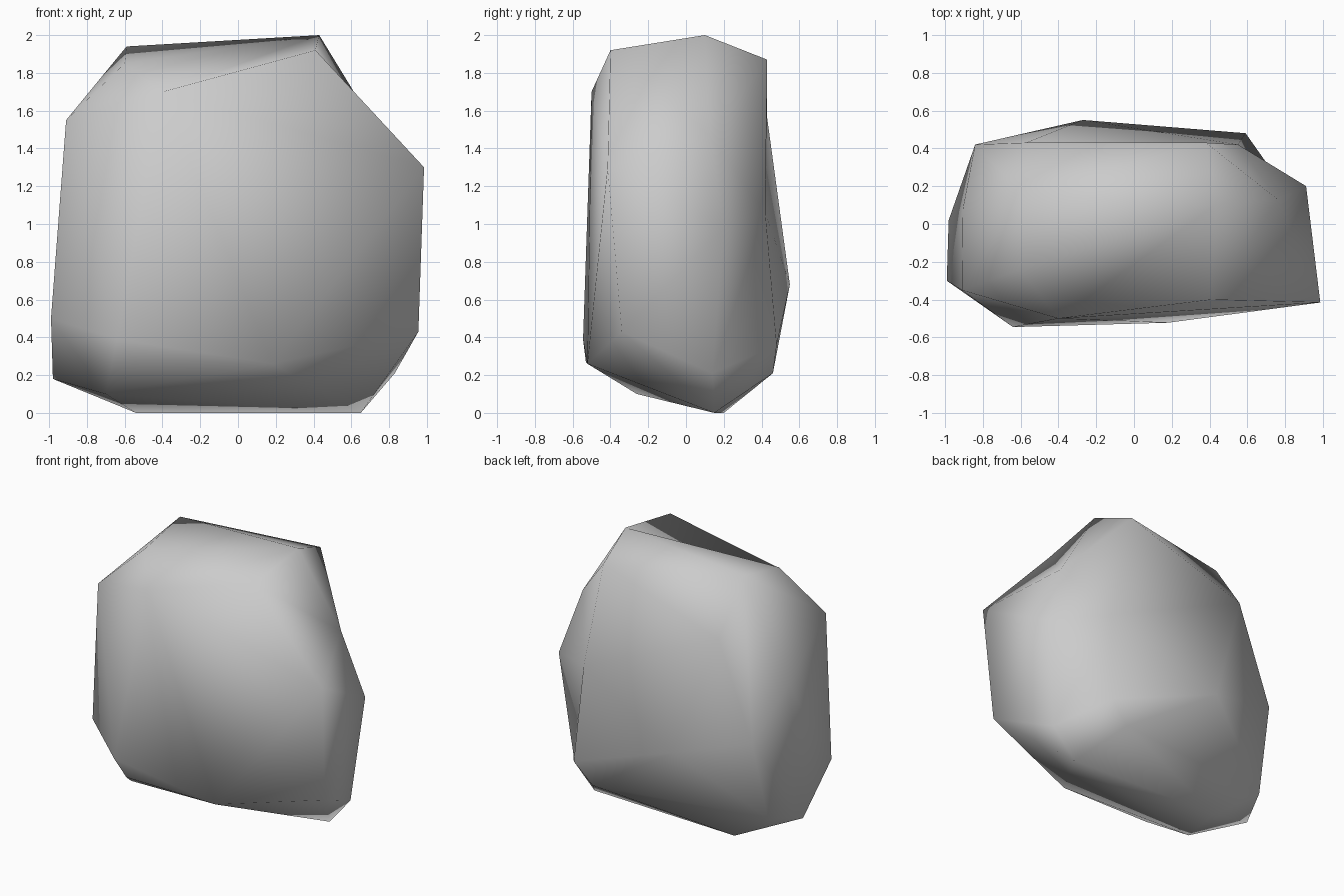
import bpy
import bmesh
from mathutils import Vector

cube = bpy.data.objects.get("Cube")
if cube:
    bpy.data.objects.remove(cube, do_unlink=True)

# One stone colour
stone = bpy.data.materials.new("stone_grey")
stone.use_nodes = True
grey = (0.6, 0.6, 0.6, 1)
stone.diffuse_color = grey
stone.node_tree.nodes["Principled BSDF"].inputs["Base Color"].default_value = grey

# Corners of the boulder, grouped by side
ridge = [(.41, -.4, 1.92), (-.59, .16, 1.94), (-.6, -.24, 1.85)]
crown = [(.43, .1, 2), (.38, .43, 1.87)]
front = [(-.4, -.5, 1.7), (-.64, -.545, .39), (-.55, -.53, .27), (.18, -.522, .26)]
left = [(.985, -.415, 1.3), (.91, .2, .98), (.955, -.34, .43), (.83, .14, .21)]
right = [(-.91, -.35, 1.55), (-.99, -.3, .5), (-.98, .02, .18), (-.87, .28, .25), (-.905, .08, 1.18)]
back = [(-.84, .42, .85), (-.57, .43, 1.56), (-.27, .55, .68), (.59, .48, .36), (.45, .46, .21)]
base = [(.65, .15, 0), (-.54, .2, 0), (-.7, -.26, .1)]

# Worn corners: hulled slightly proud by an offset, then pressed in
worn = [((.76, .13, 1.46), (.13, .08, .13)),
        ((.55, .42, 1.06), (.12, .13, 0))]

bm = bmesh.new()
front_peak, back_peak, shoulder = [bm.verts.new(p) for p in ridge]
for p in crown + front + left + right + back + base:
    bm.verts.new(p)
dents = [(bm.verts.new(Vector(p) + Vector(o)), p) for p, o in worn]
bmesh.ops.convex_hull(bm, input=bm.verts[:])
for vert, place in dents:
    vert.co = place
loose = [v for v in bm.verts if not v.link_faces]
bmesh.ops.delete(bm, geom=loose, context="VERTS")

# Hollow along the front of the crown
for end in (back_peak, shoulder):
    edge = bm.edges.get((front_peak, end))
    if edge:
        bmesh.utils.edge_rotate(edge)

bmesh.ops.recalc_face_normals(bm, faces=bm.faces[:])
for face in bm.faces:
    face.smooth = True

mesh = bpy.data.meshes.new("boulder")
bm.to_mesh(mesh)
bm.free()
mesh.materials.append(stone)
boulder = bpy.data.objects.new("boulder", mesh)
bpy.context.collection.objects.link(boulder)
